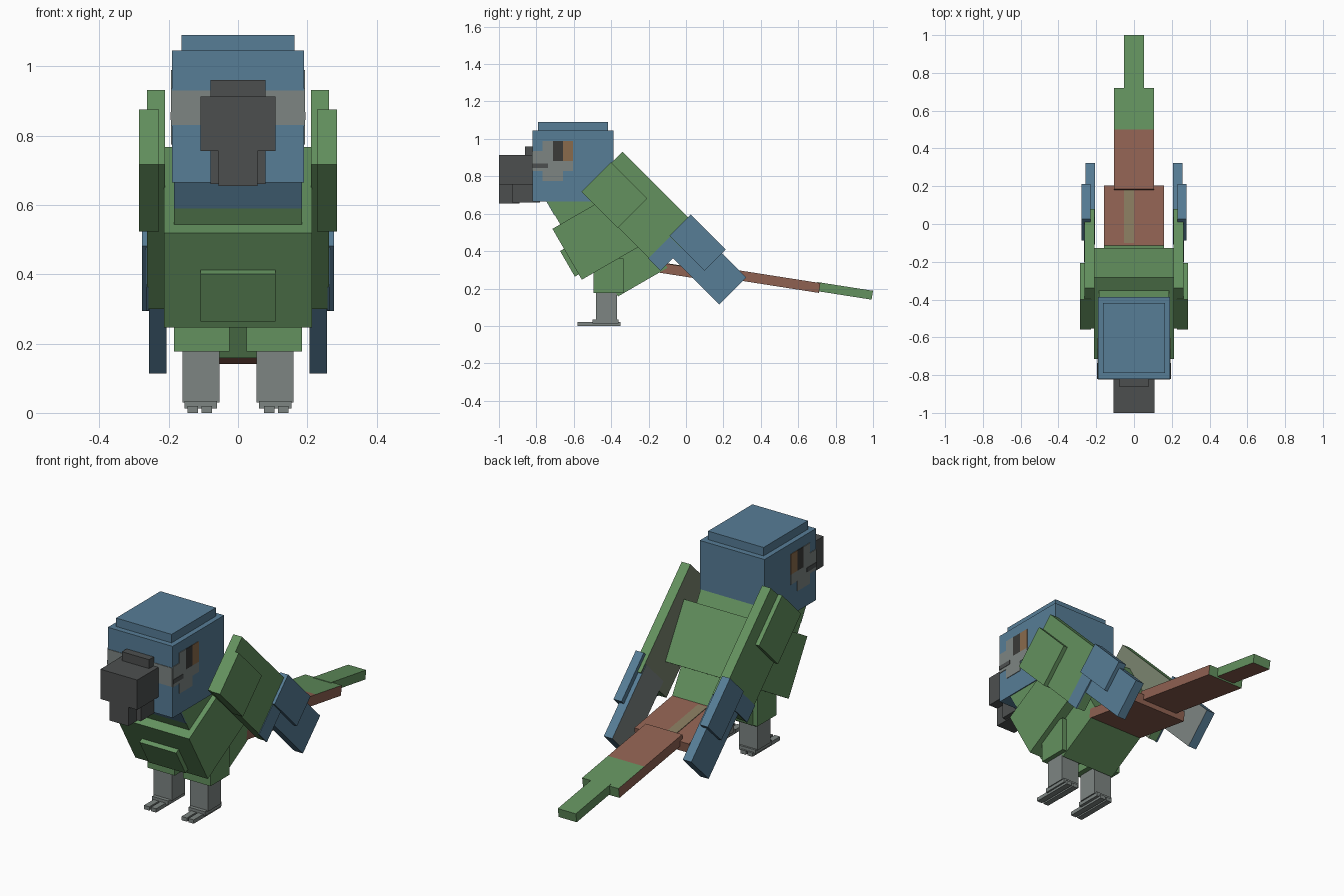
import bpy
import bmesh
from math import radians
from mathutils import Vector

cube = bpy.data.objects.get("Cube")
if cube:
    bpy.data.objects.remove(cube, do_unlink=True)


def linear(c):
    return c / 12.92 if c <= 0.04045 else ((c + 0.055) / 1.055) ** 2.4


def material(name, r, g, b):
    colour = (linear(r), linear(g), linear(b), 1)
    mat = bpy.data.materials.new(name)
    mat.use_nodes = True
    mat.diffuse_color = colour
    mat.node_tree.nodes["Principled BSDF"].inputs["Base Color"].default_value = colour
    return mat


GREEN = material("leaf green", .39, .57, .37)
BLUE = material("slate blue", .34, .49, .59)
BROWN = material("tail red brown", .56, .38, .32)
DARK = material("beak dark grey", .30, .31, .31)
GREY = material("leg grey", .49, .52, .51)
AMBER = material("eye amber", .54, .42, .30)
BLACK = material("eye black", .23, .23, .22)
OLIVE = material("tail olive", .53, .48, .37)
INNER = material("wing inside grey green", .48, .52, .44)

# Frames: (y, z, tilt). Boxes are given along the tilted axes u (y) and v (z).
WORLD = (0, 0, 0)
BODY = (-.714, .519, -60)
WING = (-.553, .717, -45)
TAIL = (-.12, .335, -8.9)

# Face directions used to paint single sides of a box
SIDES = {"left": (1, 0, 0), "right": (-1, 0, 0), "back": (0, 1, 0),
         "front": (0, -1, 0), "top": (0, 0, 1), "bottom": (0, 0, -1)}


def box(name, frame, x, u, v, mat, **painted):
    """Box spanning the ranges x, u, v in a frame; painted sides get own materials."""
    bm = bmesh.new()
    bmesh.ops.create_cube(bm, size=1)
    mesh = bpy.data.meshes.new(name)
    mesh.materials.append(mat)
    bm.normal_update()
    for side, paint in painted.items():
        mesh.materials.append(paint)
        for face in bm.faces:
            if face.normal.dot(Vector(SIDES[side])) > .9:
                face.material_index = len(mesh.materials) - 1
    for vert in bm.verts:
        vert.co = [lo + (c + .5) * (hi - lo) for c, (lo, hi) in zip(vert.co, (x, u, v))]
    bm.to_mesh(mesh)
    bm.free()
    obj = bpy.data.objects.new(name, mesh)
    obj.location = (0, frame[0], frame[1])
    obj.rotation_euler.x = radians(frame[2])
    bpy.context.collection.objects.link(obj)
    return obj


def centred(name, frame, half, u, v, mat, **painted):
    return box(name, frame, (-half, half), u, v, mat, **painted)


def pair(name, frame, x, u, v, mat, inside=None):
    """Mirrored boxes, optionally with a different colour facing the body."""
    left = {"right": inside} if inside else {}
    right = {"left": inside} if inside else {}
    box("left_" + name, frame, x, u, v, mat, **left)
    box("right_" + name, frame, (-x[1], -x[0]), u, v, mat, **right)


# Head
HEAD_FRONT, HEAD_SIDE = -.82, .19
centred("head", WORLD, HEAD_SIDE, (HEAD_FRONT, -.387), (.665, 1.045), BLUE)
centred("crown", WORLD, .163, (-.79, -.418), (1.04, 1.09), BLUE)

# Face markings as thin plates on a square grid
CELL = .054
TOP = .99
centred("face_band", WORLD, HEAD_SIDE, (HEAD_FRONT - .003, HEAD_FRONT + .003),
        (.83, .93), GREY)


def face_plate(name, column, rows, mat):
    y = HEAD_FRONT + column * CELL
    pair(name, WORLD, (HEAD_SIDE - .004, HEAD_SIDE + .003), (y, y + CELL),
         (TOP - rows[1] * CELL, TOP - rows[0] * CELL), mat)


for column, rows in enumerate([(1, 3), (0, 4), (2, 4), (2, 3)]):
    face_plate("cheek_%d" % column, column, rows, GREY)
face_plate("pupil", 2, (0, 2), BLACK)
face_plate("iris", 3, (0, 2), AMBER)
pair("mouth_line", WORLD, (.187, .195), (HEAD_FRONT, -.737), (.845, .868), DARK)

# Beak
centred("beak", WORLD, .108, (-1, -.815), (.755, .913), DARK)
centred("beak_bridge", WORLD, .08, (-.86, -.81), (.9, .96), DARK)
centred("beak_hook", WORLD, .056, (-1, -.89), (.655, .76), DARK)
centred("lower_beak", WORLD, .08, (-.93, -.78), (.66, .76), DARK)

# Body, running down and back
centred("neck", BODY, .185, (-.2, .02), (.048, .417), GREEN)
centred("throat", BODY, .185, (-.19, -.055), (.045, .052), BLUE)
centred("chest", BODY, .213, (0, .314), (0, .497), GREEN)
centred("belly_plate", BODY, .108, (.123, .281), (-.024, .02), GREEN)
centred("rump", BODY, .16, (.3, .488), (.123, .428), GREEN)

# Legs and feet
pair("thigh", WORLD, (.025, .185), (-.495, -.335), (.177, .36), GREEN)
pair("leg", WORLD, (.053, .16), (-.48, -.37), (.03, .2), GREY)
pair("foot", WORLD, (.06, .155), (-.5, -.36), (.012, .035), GREY)
for label, x in (("inner", .075), ("outer", .115)):
    pair(label + "_toe", WORLD, (x, x + .031), (-.58, -.35), (0, .02), GREY)

# Wings, in overlapping layers
pair("wing", WING, (.21, .262), (0, .59), (0, .303), GREEN, INNER)
pair("wing_shoulder", WING, (.228, .285), (-.004, .27), (-.004, .22), GREEN)
pair("wing_tip", WING, (.207, .257), (.54, .943), (.09, .295), BLUE, GREY)
pair("wing_feathers", WING, (.23, .277), (.495, .76), (.162, .323), BLUE)
pair("wing_patch", WING, (.258, .265), (.5, .593), (-.003, .16), BLUE)

# Tail
centred("tail_base", TAIL, .16, (-.03, .329), (-.053, 0), BROWN)
box("tail_stripe", TAIL, (-.054, 0), (.02, .31), (-.003, .003), OLIVE)
centred("tail_middle", TAIL, .107, (.304, .625), (-.028, .025), BROWN)
centred("tail_middle_end", TAIL, .107, (.625, .845), (-.028, .025), BROWN,
        top=GREEN, back=GREEN)
centred("tail_tip", TAIL, .053, (.83, 1.129), (-.02, .028), GREEN, bottom=BROWN)
